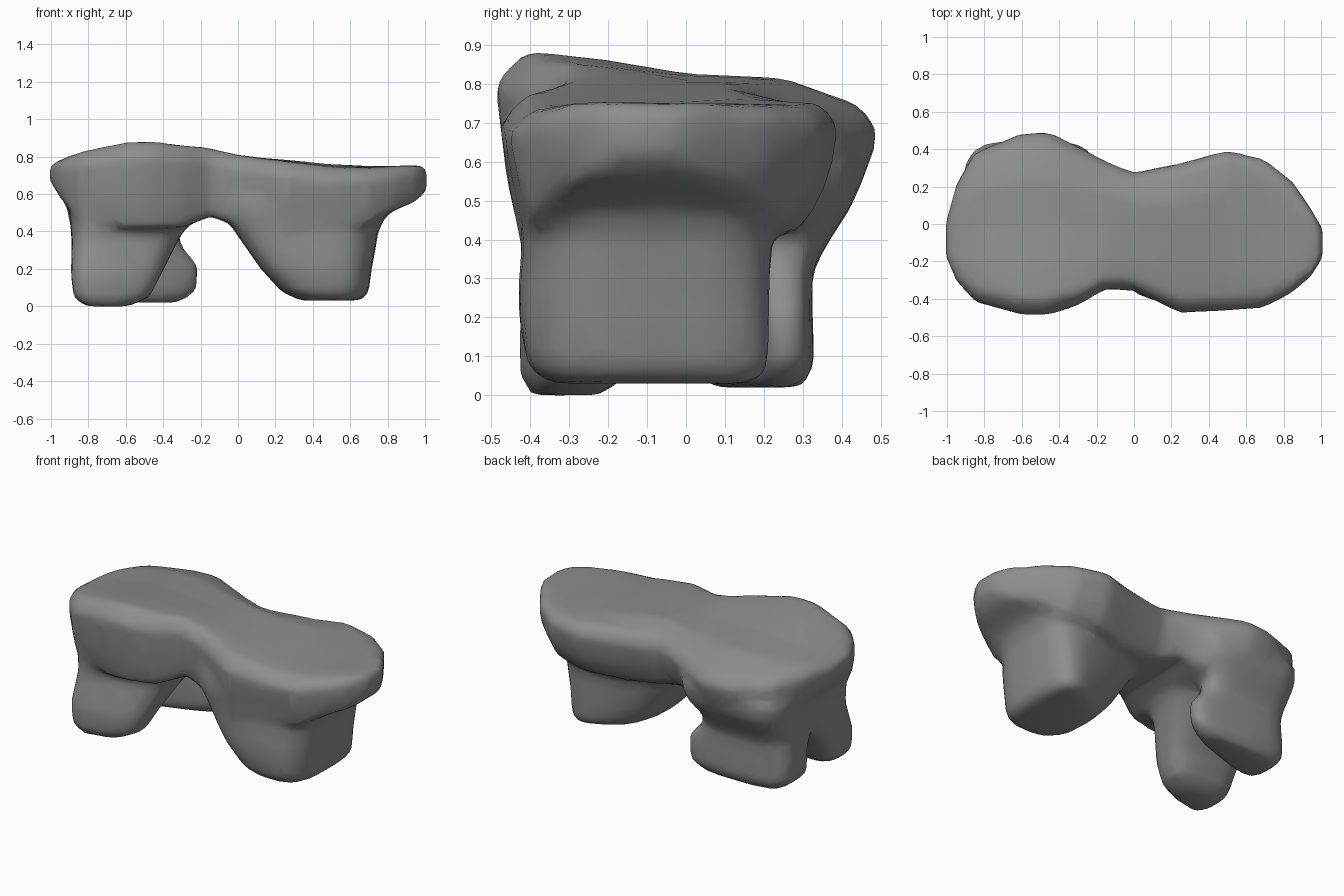
import bpy, bmesh, math

cube = bpy.data.objects.get("Cube")
if cube:
    bpy.data.objects.remove(cube, do_unlink=True)

stone = bpy.data.materials.new("grey stone")
stone.use_nodes = True
GREY = (0.27, 0.27, 0.27, 1)
stone.diffuse_color = GREY
stone.node_tree.nodes["Principled BSDF"].inputs["Base Color"].default_value = GREY


def loft(bm, rings):
    """Skin a closed solid through equal-length rings of points."""
    loops = [[bm.verts.new(p) for p in ring] for ring in rings]
    n = len(loops[0])
    for a, b in zip(loops, loops[1:]):
        for i in range(n):
            j = (i + 1) % n
            bm.faces.new((a[i], a[j], b[j], b[i]))
    bm.faces.new(loops[0][::-1])
    bm.faces.new(loops[-1])


def leg_ring(z, x0, x1, y0, y1, side, cut, power, sides=24):
    """Rounded-rectangle ring at height z, with one inner corner cut back.
    side 1 cuts the +x front corner, side -1 the -x back corner."""
    pts = []
    for k in range(sides):
        a = 2 * math.pi * k / sides
        tx, ty = [math.copysign(abs(v) ** power, v) for v in (math.cos(a), math.sin(a))]
        pull = cut * side * (1 + side * tx) * (1 - side * ty) / 4
        pts.append(((x0 + x1) / 2 + tx * (x1 - x0) / 2,
                    (y0 + y1) / 2 + (ty / 2 + pull) * (y1 - y0), z))
    return pts


def slab_ring(x, yf, yb, zf, zb, low):
    """Cross-section of the seat: rounded upper rim, tucked underside."""
    w = yb - yf
    h = zb - low
    drop = max(0, zb - .75) * 1.1
    return [(x, yf + w * .08, zf - .005), (x, yf, zf - h * .22), (x, yf + w * .03, low + h * .35),
            (x, yf + w * .06, low), (x, yb - w * .12, low), (x, yb - w * .04, low + h * .35),
            (x, yb, zb - drop - h * .18), (x, yb - w * .05, zb - drop),
            (x, yf + w * .75, zb + .005), (x, yf + w * .5, (zf + zb * 4) / 5),
            (x, yf + w * .28, (zf * 2 + zb) / 3)]


# Seat: x, front y, back y, front top, back top, underside
seat = [
    (-1.01, -.17, .0, .76, .74, .68), (-.95, -.31, .22, .79, .77, .58),
    (-.85, -.42, .39, .83, .79, .47), (-.6, -.49, .49, .885, .81, .42),
    (-.46, -.49, .5, .89, .81, .42), (-.3, -.44, .42, .87, .81, .42),
    (-.15, -.35, .34, .855, .8, .48), (0, -.36, .28, .815, .8, .43),
    (.25, -.48, .33, .78, .78, .4), (.5, -.47, .4, .75, .755, .42),
    (.7, -.45, .35, .745, .745, .44), (.85, -.37, .23, .755, .745, .52),
    (.95, -.28, .08, .76, .75, .56), (1.01, -.18, -.02, .75, .74, .62)]

# Legs: z, x range, y range
right_leg = [
    (.03, .33, .665, -.36, .25), (.08, .23, .7, -.41, .28), (.2, .12, .715, -.43, .285),
    (.3, .05, .735, -.43, .285), (.4, -.02, .75, -.42, .29), (.48, -.06, .79, -.43, .3),
    (.58, -.08, .86, -.43, .32)]
front_foot = [
    (0, -.82, -.58, -.42, -.22), (.05, -.88, -.47, -.45, -.15), (.17, -.895, -.41, -.46, -.09),
    (.35, -.89, -.32, -.425, .08), (.48, -.9, -.24, -.44, .2), (.6, -.92, -.2, -.45, .25)]
back_foot = [
    (.02, -.82, -.31, .02, .3), (.08, -.89, -.22, -.02, .33), (.22, -.89, -.21, -.02, .325),
    (.32, -.88, -.3, -.08, .325), (.4, -.89, -.32, -.15, .37), (.5, -.91, -.25, -.2, .435),
    (.6, -.92, -.22, -.2, .45)]

bm = bmesh.new()
loft(bm, [slab_ring(*s) for s in seat])
for leg, side, cut, power in ((right_leg, -1, .3, .65), (front_foot, 1, .25, .6),
                              (back_foot, 1, .6, .55)):
    loft(bm, [leg_ring(*r, side, cut, power) for r in leg])
bmesh.ops.recalc_face_normals(bm, faces=bm.faces)
mesh = bpy.data.meshes.new("stone_bench")
bm.to_mesh(mesh)
bm.free()
mesh.materials.append(stone)
bench = bpy.data.objects.new("stone_bench", mesh)
bpy.context.collection.objects.link(bench)
bpy.ops.object.select_all(action='DESELECT')
bench.select_set(True)
bpy.context.view_layer.objects.active = bench

# Fuse the lofts into one weathered lump
fuse = bench.modifiers.new("fuse", 'REMESH')
fuse.mode = 'VOXEL'
fuse.voxel_size = 0.025
soften = bench.modifiers.new("soften", 'SMOOTH')
soften.factor = 0.5
soften.iterations = 10
reduce = bench.modifiers.new("reduce", 'DECIMATE')
reduce.ratio = 0.15
for name in ("fuse", "soften", "reduce"):
    bpy.ops.object.modifier_apply(modifier=name)

# Rest on the ground
low = min(v.co.z for v in bench.data.vertices)
for v in bench.data.vertices:
    v.co.z -= low
bpy.ops.object.shade_smooth()
